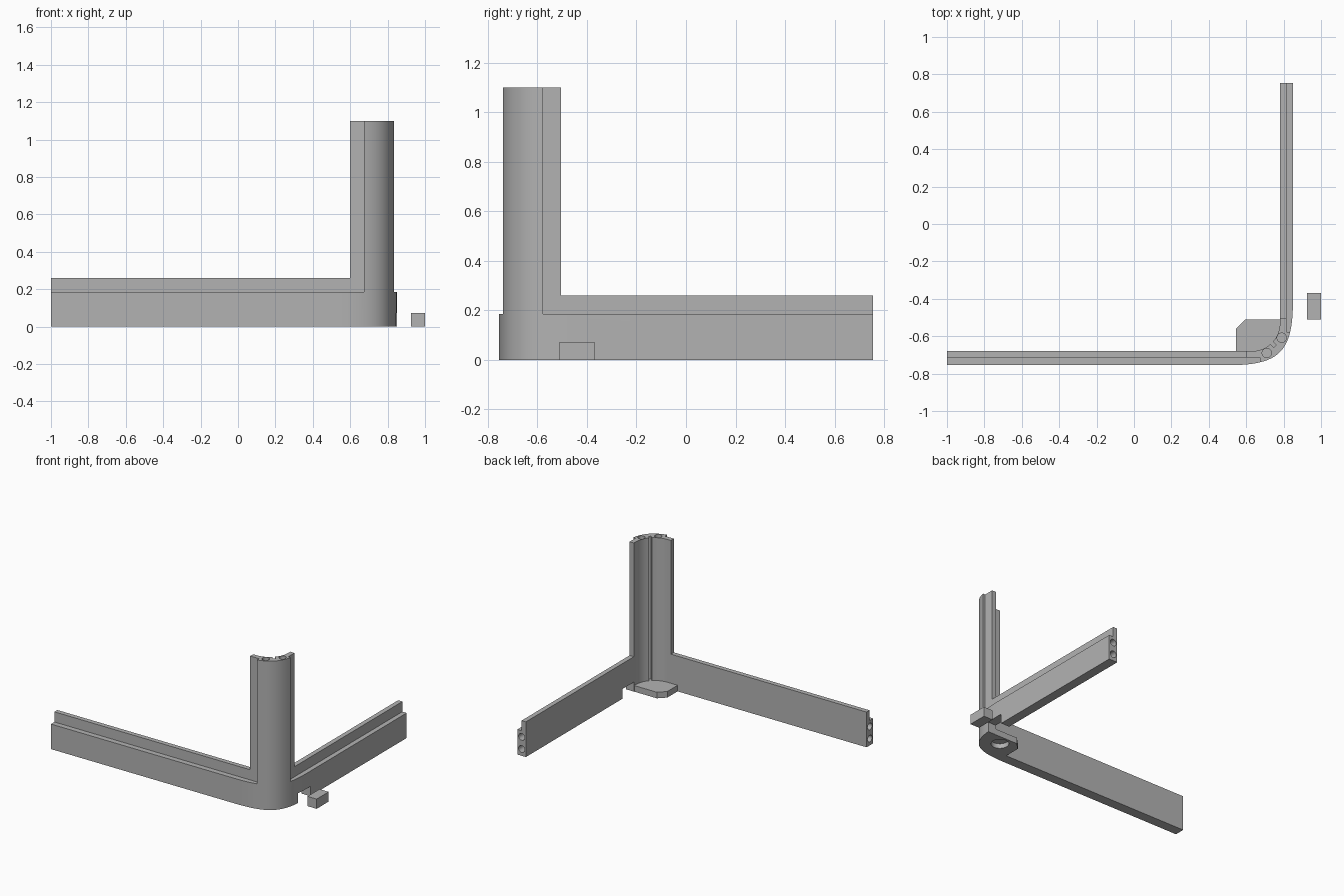
import bpy, bmesh, math
from mathutils import Vector, Matrix

if "Cube" in bpy.data.objects:
    bpy.data.objects.remove(bpy.data.objects["Cube"], do_unlink=True)

grey = bpy.data.materials.new("plain grey")
grey.use_nodes = True
grey.diffuse_color = (0.45, 0.45, 0.45, 1)
grey.node_tree.nodes["Principled BSDF"].inputs["Base Color"].default_value = (0.45, 0.45, 0.45, 1)


def add(name, bm):
    bmesh.ops.recalc_face_normals(bm, faces=bm.faces)
    mesh = bpy.data.meshes.new(name)
    bm.to_mesh(mesh)
    bm.free()
    mesh.materials.append(grey)
    obj = bpy.data.objects.new(name, mesh)
    bpy.context.collection.objects.link(obj)
    return obj


def prism(name, outline, z0, z1):
    bm = bmesh.new()
    face = bm.faces.new([bm.verts.new((x, y, z0)) for x, y in outline])
    top = bmesh.ops.extrude_face_region(bm, geom=[face])["geom"]
    verts = [v for v in top if isinstance(v, bmesh.types.BMVert)]
    bmesh.ops.translate(bm, verts=verts, vec=(0, 0, z1 - z0))
    return add(name, bm)


def box(name, x0, x1, y0, y1, z0, z1):
    return prism(name, [(x0, y0), (x1, y0), (x1, y1), (x0, y1)], z0, z1)


def cylinder(name, center, radius, depth, axis="Z"):
    turn = {"X": Matrix.Rotation(math.pi / 2, 4, "Y"),
            "Y": Matrix.Rotation(math.pi / 2, 4, "X"), "Z": Matrix()}[axis]
    bm = bmesh.new()
    bmesh.ops.create_cone(bm, cap_ends=True, segments=32, radius1=radius, radius2=radius,
                          depth=depth, matrix=Matrix.Translation(center) @ turn)
    return add(name, bm)


def combine(target, other, operation):
    mod = target.modifiers.new(other.name, "BOOLEAN")
    mod.operation, mod.solver, mod.object = operation, "EXACT", other
    helpers.append(other)
    other.hide_render = True


def bezier(a, b, c, d, steps=32):
    a, b, c, d = (Vector(p) for p in (a, b, c, d))
    return [tuple((1 - t)**3 * a + 3 * t * (1 - t)**2 * b + 3 * t * t * (1 - t) * c + t**3 * d)
            for t in (i / steps for i in range(steps + 1))]


helpers = []
OUT_X, OUT_Y = 0.85, -0.755      # outer corner
MID_X, MID_Y = 0.815, -0.715     # step between outer skin and inner lip
IN_X, IN_Y = 0.78, -0.68         # inner corner
END_X, END_Y = -1.0, 0.755       # free wall ends
LOW, LIP, TALL = 0.185, 0.26, 1.1

outer = bezier((0.5, OUT_Y), (0.78, OUT_Y), (OUT_X, -0.685), (OUT_X, -0.405))
inner = bezier((IN_X, -0.53), (IN_X, -0.613), (0.713, IN_Y), (0.63, IN_Y), 20)

# Curved corner wall
frame = prism("corner_frame", [(END_X, OUT_Y)] + outer + [(OUT_X, END_Y), (IN_X, END_Y)]
              + inner + [(END_X, IN_Y)], 0, LOW)

# Raised inner lips
combine(frame, box("front_lip", END_X, 0.6, MID_Y, IN_Y, LOW, LIP), "UNION")
combine(frame, box("side_lip", IN_X, MID_X, -0.505, END_Y, LOW, LIP), "UNION")

# Tall corner column with a flange on either side
skin = [p for p in outer if p[0] > 0.67 and p[1] < -0.57]
column = prism("corner_column", [(0.6, MID_Y), (skin[0][0], MID_Y)] + skin
               + [(MID_X, skin[-1][1]), (MID_X, -0.505), (IN_X, -0.505)]
               + inner + [(0.6, IN_Y)], LOW, TALL)
combine(frame, column, "UNION")

# Small chamfered foot inside the corner
foot = prism("corner_foot", [(0.545, -0.7), (0.545, -0.56), (0.595, -0.51), (0.8, -0.51),
                             (0.8, -0.6), (0.74, -0.7)], 0, 0.045)
combine(frame, foot, "UNION")

# Groove down the inside of the column
groove = box("groove_cutter", -0.022, 0.022, -0.009, 0.009, 0.045, 1.2)
groove.data.transform(Matrix.Translation((0.738, -0.638, 0)) @ Matrix.Rotation(-math.pi / 4, 4, "Z"))
combine(frame, groove, "DIFFERENCE")

# Notch, pin holes and underside recess
combine(frame, box("notch_cutter", 0.7, 0.9, -0.509, -0.37, -0.1, 0.072), "DIFFERENCE")
for x, y in ((0.71, -0.69), (0.79, -0.608)):
    combine(frame, cylinder("column_hole_cutter", (x, y, TALL), 0.025, 0.3), "DIFFERENCE")
for z in (0.05, 0.14):
    combine(frame, cylinder("front_hole_cutter", (END_X, -0.718, z), 0.025, 0.3, "X"), "DIFFERENCE")
    combine(frame, cylinder("side_hole_cutter", (0.815, END_Y, z), 0.025, 0.3, "Y"), "DIFFERENCE")
combine(frame, cylinder("foot_recess_cutter", (0.68, -0.585, 0), 0.06, 0.07), "DIFFERENCE")

# Merge flat seams
flat = frame.modifiers.new("merge_flats", "DECIMATE")
flat.decimate_type, flat.angle_limit = "DISSOLVE", math.radians(0.2)

# Loose plug that fits the notch
plug = box("loose_plug", 0.925, 1.0, -0.51, -0.37, 0, 0.072)

# Bake the modifiers, drop the helpers, smooth the curves
bpy.context.view_layer.update()
baked = bpy.data.meshes.new_from_object(frame.evaluated_get(bpy.context.evaluated_depsgraph_get()))
frame.modifiers.clear()
frame.data = baked
frame.data.materials.clear()
frame.data.materials.append(grey)
for helper in helpers:
    bpy.data.objects.remove(helper, do_unlink=True)
bpy.ops.object.select_all(action="DESELECT")
frame.select_set(True)
bpy.context.view_layer.objects.active = frame
bpy.ops.object.shade_smooth_by_angle(angle=math.radians(25))
